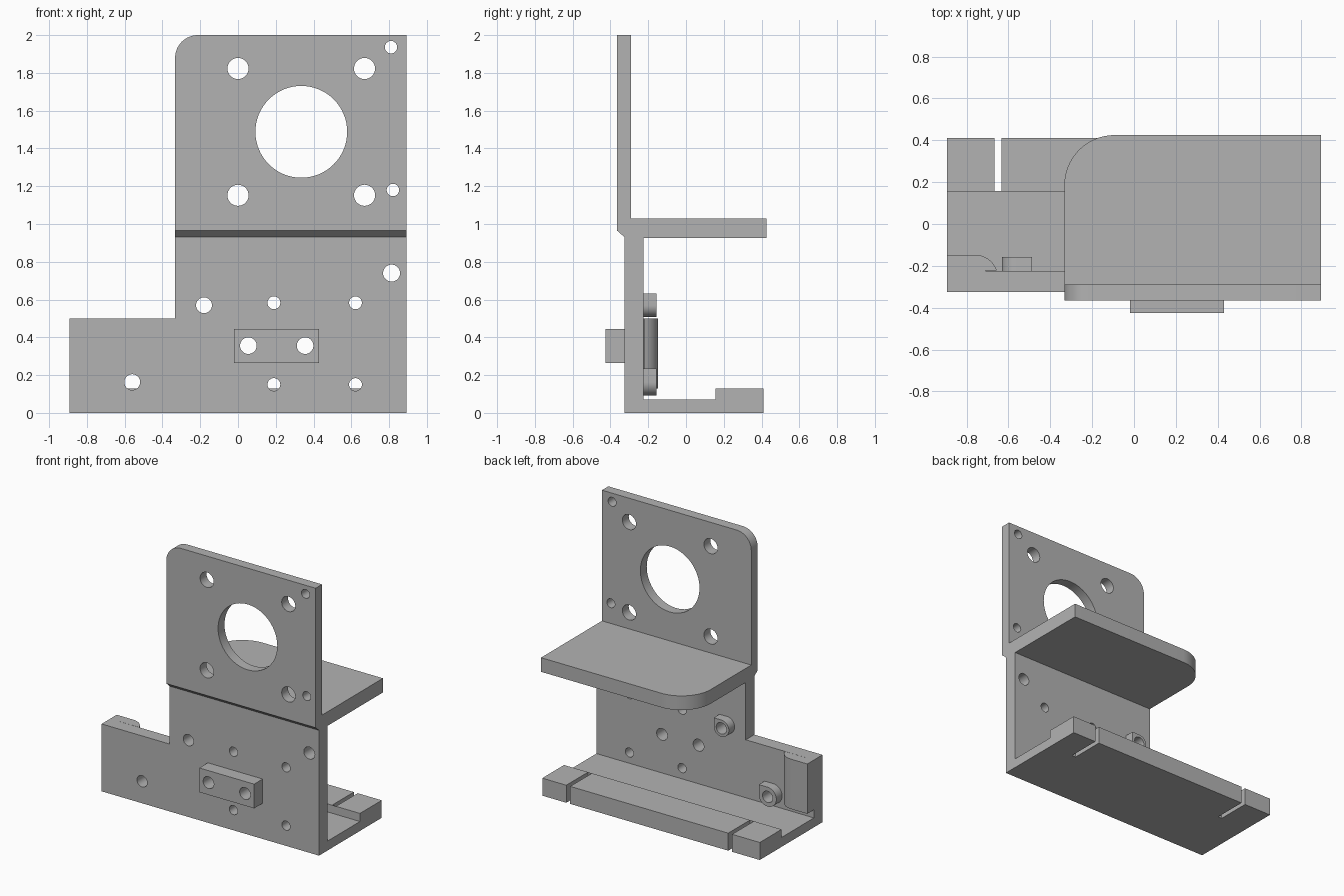
import bpy, bmesh, math

if "Cube" in bpy.data.objects:
    bpy.data.objects.remove(bpy.data.objects["Cube"])

grey = bpy.data.materials.new("mid grey")
grey.diffuse_color = (0.45, 0.45, 0.45, 1)
grey.use_nodes = True
grey.node_tree.nodes["Principled BSDF"].inputs["Base Color"].default_value = grey.diffuse_color


def prism(name, pts, axis, a, b):
    """Extrude a 2D outline along an axis from a to b."""
    place = {"x": lambda p, d: (d, p[0], p[1]),
             "y": lambda p, d: (p[0], d, p[1]),
             "z": lambda p, d: (p[0], p[1], d)}[axis]
    bm = bmesh.new()
    low = [bm.verts.new(place(p, a)) for p in pts]
    high = [bm.verts.new(place(p, b)) for p in pts]
    bm.faces.new(low)
    bm.faces.new(high[::-1])
    n = len(pts)
    for i in range(n):
        j = (i + 1) % n
        bm.faces.new((low[i], low[j], high[j], high[i]))
    bmesh.ops.recalc_face_normals(bm, faces=bm.faces)
    mesh = bpy.data.meshes.new(name)
    bm.to_mesh(mesh)
    bm.free()
    mesh.materials.append(grey)
    ob = bpy.data.objects.new(name, mesh)
    bpy.context.collection.objects.link(ob)
    return ob


def arc(cx, cy, r, start, end, n):
    return [(cx + r * math.cos(math.radians(start + (end - start) * i / n)),
             cy + r * math.sin(math.radians(start + (end - start) * i / n)))
            for i in range(n + 1)]


def rect(x0, y0, x1, y1):
    return [(x0, y0), (x1, y0), (x1, y1), (x0, y1)]


def cut(ob, cutter):
    """Subtract the cutter, bake the result and remove the cutter."""
    mod = ob.modifiers.new("cut", "BOOLEAN")
    mod.operation = "DIFFERENCE"
    mod.solver = "EXACT"
    mod.object = cutter
    bpy.context.view_layer.update()
    deps = bpy.context.evaluated_depsgraph_get()
    mesh = bpy.data.meshes.new_from_object(ob.evaluated_get(deps))
    ob.modifiers.clear()
    ob.data = mesh
    bpy.data.objects.remove(cutter)


def drill(ob, x, z, r, n=32):
    cut(ob, prism("drill", arc(x, z, r, 0, 360, n)[:-1], "y", -0.6, -0.05))


# Bracket: side profile with floor, lip, wall, shelf and upper plate
profile = [(-0.325, 0), (0.41, 0), (0.41, 0.13), (0.155, 0.13), (0.155, 0.07),
           (-0.225, 0.07), (-0.225, 0.925), (0.425, 0.925), (0.425, 1.03),
           (-0.29, 1.03), (-0.29, 2), (-0.365, 2), (-0.365, 0.965), (-0.325, 0.93)]
bracket = prism("bracket", profile, "x", -0.893, 0.893)

# Step on the left, rounded plate corner, rounded shelf corner
cut(bracket, prism("step", rect(-1.1, 0.5, -0.333, 2.2), "y", -1, 1))
cut(bracket, prism("plate_corner", [(-0.5, 2.2), (-0.5, 1.88)]
                   + arc(-0.213, 1.88, 0.12, 180, 90, 12) + [(-0.213, 2.2)], "y", -0.5, -0.2))
cut(bracket, prism("shelf_corner", [(-0.5, 0.6), (-0.5, 0.185)]
                   + arc(-0.093, 0.185, 0.24, 180, 90, 16) + [(-0.093, 0.6)], "z", 0.8, 1.2))

# Slots through the lip
for x in (-0.65, 0.68):
    cut(bracket, prism("slot", rect(x - 0.016, 0.157, x + 0.016, 0.6), "z", -0.2, 0.4))

# Large bore and bolt holes
drill(bracket, 0.335, 1.488, 0.243, 64)
for x in (0, 0.67):
    for z in (1.152, 1.823):
        drill(bracket, x, z, 0.056)
for x in (0.19, 0.622):
    for z in (0.15, 0.583):
        drill(bracket, x, z, 0.034)
for x, z, r in ((0.81, 1.936, 0.033), (0.82, 1.18, 0.033), (0.813, 0.74, 0.045)):
    drill(bracket, x, z, r)

# Front mounting bar
bar = prism("front_bar", rect(-0.02, 0.265, 0.43, 0.445), "y", -0.425, -0.325)
for x in (0.055, 0.355):
    drill(bar, x, 0.356, 0.044)
    drill(bracket, x, 0.356, 0.044)

# Rear bosses, round with one square corner
for name, x, z, r in (("upper_boss", -0.18, 0.57, 0.062), ("lower_boss", -0.56, 0.163, 0.072)):
    boss = prism(name, arc(x, z, r, 90, 360, 30) + [(x + r, z + r)], "y", -0.225, -0.157)
    drill(boss, x, z, 0.042)
    drill(bracket, x, z, 0.042)

# Rear corner pillar with a curved inner side
prism("corner_pillar", [(-0.893, -0.225), (-0.893, -0.147)]
      + arc(-0.76, -0.257, 0.11, 90, 18, 8), "z", 0.13, 0.5)

bpy.ops.object.select_all(action="SELECT")
bpy.context.view_layer.objects.active = bracket
bpy.ops.object.shade_smooth_by_angle(angle=math.radians(30))
